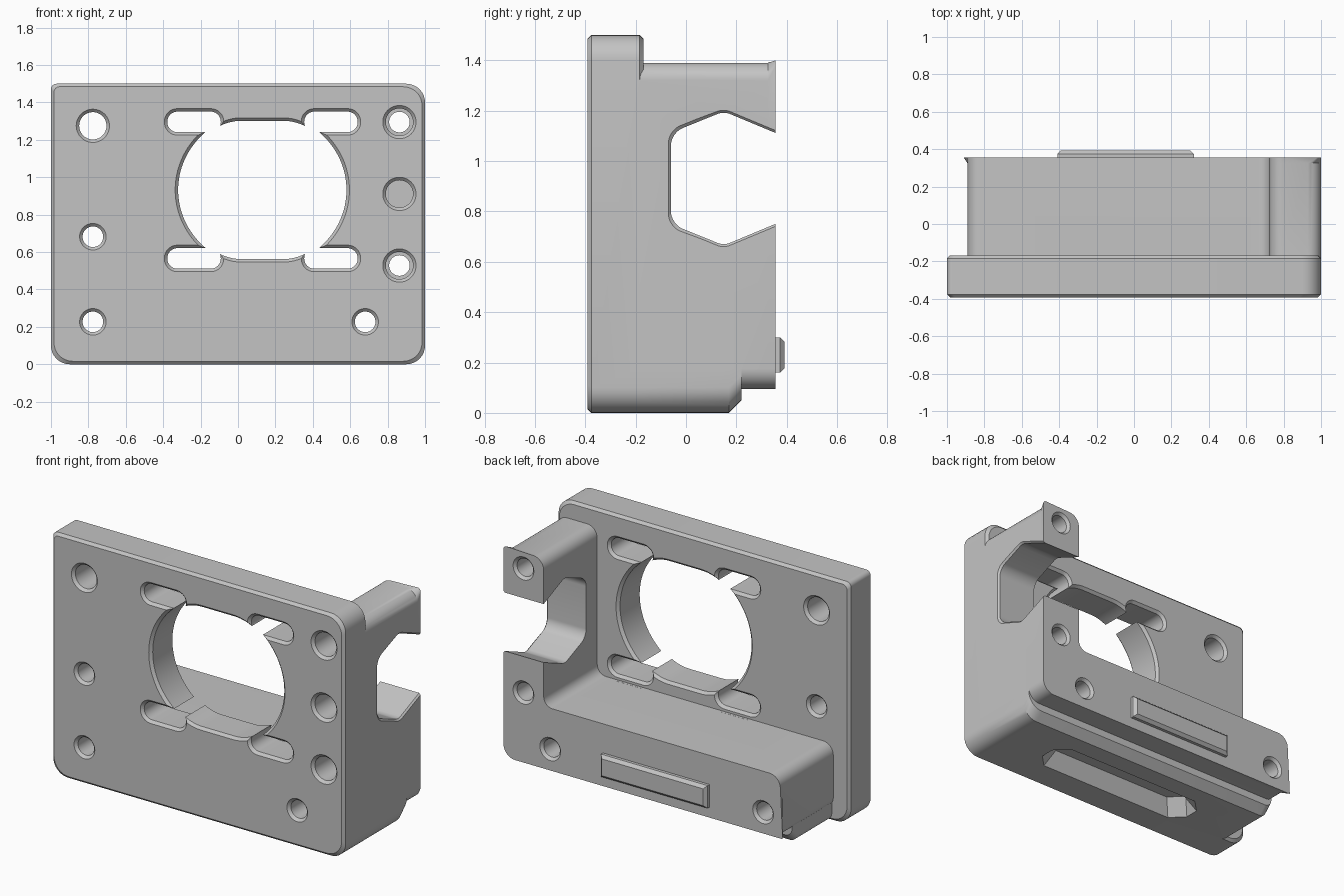
import bpy, bmesh, math
from mathutils import Vector

old = bpy.data.objects.get("Cube")
if old:
    bpy.data.objects.remove(old, do_unlink=True)

grey = bpy.data.materials.new("plain grey")
grey.use_nodes = True
grey.diffuse_color = (0.55, 0.55, 0.55, 1)
grey.node_tree.nodes["Principled BSDF"].inputs["Base Color"].default_value = (0.55, 0.55, 0.55, 1)

PLACE = {"x": lambda a, b, d: (d, a, b),
         "y": lambda a, b, d: (a, d, b),
         "z": lambda a, b, d: (a, b, d)}


def rounded(corners, steps=8):
    """Outline from (a, b, radius) corners."""
    out = []
    n = len(corners)
    for i, (a, b, r) in enumerate(corners):
        p = Vector((a, b))
        u = (Vector(corners[i - 1][:2]) - p).normalized()
        v = (Vector(corners[(i + 1) % n][:2]) - p).normalized()
        for k in range(steps + 1):
            t = math.pi / 2 * k / steps
            out.append(p + r * (u * (1 - math.sin(t)) + v * (1 - math.cos(t))))
    return out


def box(x0, x1, z0, z1, radii):
    """Rounded rectangle; radii run from lower -x corner counter-clockwise."""
    return rounded([(x0, z0, radii[0]), (x1, z0, radii[1]),
                    (x1, z1, radii[2]), (x0, z1, radii[3])])


def loft(name, rings, axis="y"):
    """Closed solid through (depth, outline) rings."""
    bm = bmesh.new()
    loops = [[bm.verts.new(PLACE[axis](p[0], p[1], d)) for p in pts] for d, pts in rings]
    for lo, hi in zip(loops, loops[1:]):
        for i in range(len(lo)):
            bm.faces.new((lo[i - 1], lo[i], hi[i], hi[i - 1]))
    bm.faces.new(loops[0])
    bm.faces.new(loops[-1])
    bmesh.ops.recalc_face_normals(bm, faces=bm.faces)
    mesh = bpy.data.meshes.new(name)
    bm.to_mesh(mesh)
    bm.free()
    mesh.materials.append(grey)
    ob = bpy.data.objects.new(name, mesh)
    bpy.context.collection.objects.link(ob)
    return ob


def combine(target, tool, operation):
    mod = target.modifiers.new("boolean", "BOOLEAN")
    mod.operation = operation
    mod.object = tool
    # Keep the first solver that leaves the full-height solid intact
    for solver in ("MANIFOLD", "EXACT"):
        mod.solver = solver
        bpy.context.view_layer.update()
        result = target.evaluated_get(bpy.context.evaluated_depsgraph_get())
        if max((v.co.z for v in result.data.vertices), default=0) > 1.49:
            break
    bpy.context.view_layer.objects.active = target
    bpy.ops.object.modifier_apply(modifier=mod.name)
    bpy.data.objects.remove(tool, do_unlink=True)


FRONT, PLATE_BACK, BACK, C = -0.392, -0.168, 0.355, 0.016


# Front plate with chamfered rims
def plate_outline(c):
    return box(-1 + c, 1 - c, c, 1.5 - c, (0.1, 0.1, 0.1, 0.03))


body = loft("bracket_body", [(FRONT, plate_outline(C)), (FRONT + C, plate_outline(0)),
                             (PLATE_BACK - C, plate_outline(0)), (PLATE_BACK, plate_outline(C))])


# L-shaped rear mount, flaring slightly to sharper outer corners at the back
def mount_outline(left, top, r_left, r_top):
    return rounded([(left, 0.095, r_left), (1, 0.095, 0.08), (1, top, r_top),
                    (0.725, 1.39, 0.07), (0.725, 0.48, 0.06), (-0.89, 0.48, 0.07)])


mount = mount_outline(-0.89, 1.39, 0.05, 0.07)
combine(body, loft("rear_mount", [(-0.28, mount), (0.325, mount),
                                  (BACK, mount_outline(-0.91, 1.4, 0.002, 0.02))]), "UNION")


# Bottom ledge with sloped back edge
def ledge(z):
    return box(-0.88, 1, z, 0.3, (0.05, 0.1, 0.002, 0.002))


combine(body, loft("bottom_ledge", [(-0.28, ledge(0)), (0.17, ledge(0)), (0.22, ledge(0.05))]),
        "UNION")


# Cuts with chamfered mouths at both ends
def cut(outline, start, end):
    rings = [(start - C, outline(2 * C)), (start + C, outline(0)),
             (end - C, outline(0)), (end + C, outline(2 * C))]
    combine(body, loft("cutter", rings), "DIFFERENCE")


def circle(x, z, r):
    return [(x + r * math.cos(t * math.tau / 48), z + r * math.sin(t * math.tau / 48))
            for t in range(48)]


def round_cut(x, z, r, end):
    cut(lambda c: circle(x, z, r + c), FRONT, end)


# Screw holes
round_cut(-0.776, 1.275, 0.073, PLATE_BACK)
round_cut(-0.776, 0.682, 0.055, PLATE_BACK)
for x, z in ((-0.776, 0.227), (0.68, 0.227), (0.863, 1.295), (0.863, 0.528)):
    round_cut(x, z, 0.055, BACK)
# Wider bores on the column side; the middle one is blind
for z in (0.528, 0.911, 1.295):
    r = 0.073
    combine(body, loft("cutter", [(FRONT - C, circle(0.863, z, r + 2 * C)),
                                  (FRONT + C, circle(0.863, z, r)),
                                  (-0.2, circle(0.863, z, r))]), "DIFFERENCE")


# Hexagonal notch through the column
def notch(c):
    y = -0.06 - c
    return rounded([(y, 0.75 - c, 0.05), (0.15, 0.665 - c, 0.025), (0.45, 0.79 - c, 0.01),
                    (0.45, 1.072 + c, 0.01), (0.15, 1.197 + c, 0.025), (y, 1.112 + c, 0.05)])


combine(body, loft("cutter", [(0.6, notch(0)), (0.99, notch(0)), (1.01, notch(0.02))], "x"),
        "DIFFERENCE")


# Tapered pocket under the base
def pocket(c):
    x0, x1, y0, y1, k = -0.51 + c, 0.61 - c, -0.2 + c, 0.05 - c, 0.08
    return [(x0 + k, y0), (x1 - k, y0), (x1, y0 + k), (x1, y1 - k),
            (x1 - k, y1), (x0 + k, y1), (x0, y1 - k), (x0, y0 + k)]


combine(body, loft("cutter", [(-0.02, pocket(-0.01)), (0.1, pocket(0.05))], "z"), "DIFFERENCE")


# Large opening: nearly round, flattened above and below with drooping lip ends
def opening(c):
    pts = []
    for i in range(128):
        t = i * math.tau / 128
        dx, dz = (0.45 + c) * math.cos(t), (0.42 + c) * math.sin(t)
        if abs(dx) < 0.24:
            limit = 0.37 + c - 2 * max(0, abs(dx) - 0.11) ** 2
            dz = max(-limit, min(limit, dz))
        pts.append((0.13 + dx, 0.932 + dz))
    return pts


cut(opening, FRONT, PLATE_BACK)

# Four mounting slots
for x in (-0.235, 0.497):
    for z in (0.566, 1.296):
        cut(lambda c: box(x - 0.143 - c, x + 0.143 + c, z - 0.055 - c, z + 0.055 + c,
                          [0.054 + c] * 4), FRONT, PLATE_BACK)


# Raised bar on the back face
def tab(c):
    return [(-0.41 + c, 0.16 + c), (0.32 - c, 0.16 + c), (0.32 - c, 0.3 - c), (-0.41 + c, 0.3 - c)]


raised = loft("rear_tab", [(0.33, tab(0)), (0.374, tab(0)), (0.392, tab(0.018))])

# Smooth curves, sharp edges
for ob in (body, raised):
    bpy.ops.object.select_all(action="DESELECT")
    ob.select_set(True)
    bpy.context.view_layer.objects.active = ob
    bpy.ops.object.shade_smooth_by_angle(angle=math.radians(30))
